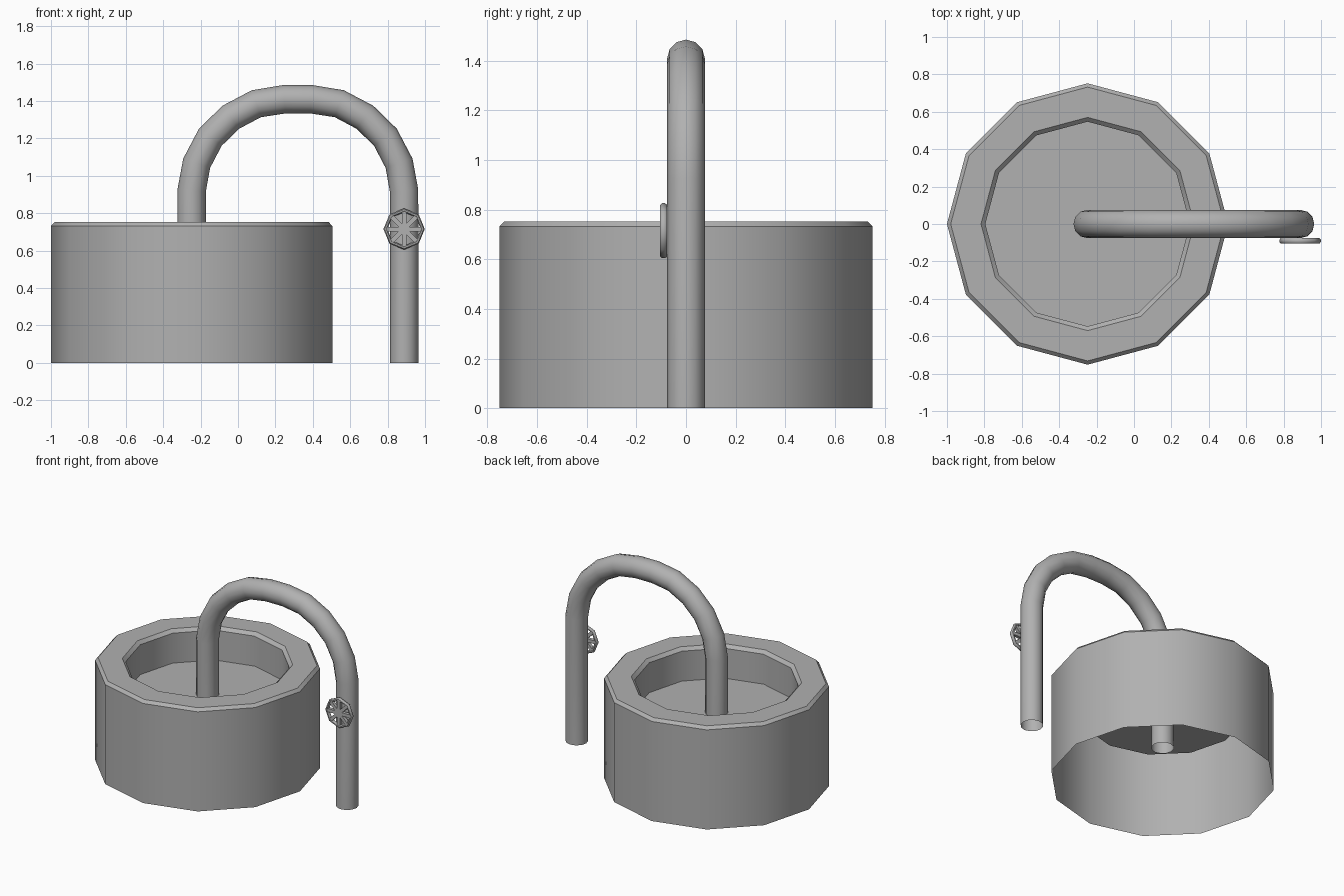
import bpy, bmesh
from math import cos, sin, pi, radians
from mathutils import Vector, Matrix

if "Cube" in bpy.data.objects:
    bpy.data.objects.remove(bpy.data.objects["Cube"])

AXIS_X = -0.248     # centre of the basin
WHEEL = Vector((0.888, -0.09, 0.715))

# Dark grey finish shared by every part
grey = bpy.data.materials.new("dark_grey")
grey.diffuse_color = (0.44, 0.44, 0.44, 1)
grey.use_nodes = True
grey.node_tree.nodes["Principled BSDF"].inputs["Base Color"].default_value = grey.diffuse_color


def finish(bm, name, angle):
    mesh = bpy.data.meshes.new(name)
    bm.to_mesh(mesh)
    bm.free()
    mesh.materials.append(grey)
    obj = bpy.data.objects.new(name, mesh)
    bpy.context.collection.objects.link(obj)
    bpy.ops.object.select_all(action='DESELECT')
    obj.select_set(True)
    bpy.context.view_layer.objects.active = obj
    if angle:
        bpy.ops.object.shade_smooth_by_angle(angle=radians(angle))
    return obj


def bridge(bm, rings, closed=False):
    pairs = list(zip(rings, rings[1:]))
    if closed:
        pairs.append((rings[-1], rings[0]))
    for a, b in pairs:
        n = len(a)
        for i in range(n):
            j = (i + 1) % n
            bm.faces.new((a[i], a[j], b[j], b[i]))


# Basin: twelve-sided, open below, with a bevelled rim and a sunken floor
bm = bmesh.new()
profile = [(0.752, 0), (0.752, 0.732), (0.732, 0.753), (0.57, 0.753), (0.547, 0.73), (0.547, 0.51)]
rings = [[bm.verts.new((AXIS_X + r * cos(i * pi / 6), r * sin(i * pi / 6), z))
          for i in range(12)] for r, z in profile]
bridge(bm, rings)
bm.faces.new(rings[-1])
finish(bm, "basin", 31)

# Pipe: open-ended tube following a mirrored arch
half = [(0.568, 0.92), (0.541, 1.067), (0.468, 1.206), (0.358, 1.313), (0.222, 1.385), (0.072, 1.409)]
arch = [(-x, z) for x, z in half] + half[::-1]
path = [Vector((0.32 + x, 0, z)) for x, z in [(-0.568, 0.25)] + arch + [(0.568, 0)]]
bm = bmesh.new()
rings = []
for k, p in enumerate(path):
    into = (p - path[k - 1]).normalized() if k else Vector((0, 0, 1))
    out = (path[k + 1] - p).normalized() if k < len(path) - 1 else into
    t = (into + out).normalized()
    side = Vector((t.z, 0, -t.x))
    rings.append([bm.verts.new(p + 0.076 * (cos(a) * side + sin(a) * Vector((0, 1, 0))))
                  for a in (i * pi / 6 for i in range(12))])
bridge(bm, rings)
bmesh.ops.recalc_face_normals(bm, faces=bm.faces)
finish(bm, "pipe", 40)

# Valve wheel rim: eight-sided ring
bm = bmesh.new()
rings = []
for i in range(8):
    a = i * pi / 4
    ring = []
    for j in range(8):
        b = (j + 0.5) * pi / 4
        r = 0.1 + 0.0115 * cos(b)
        ring.append(bm.verts.new(WHEEL + Vector((r * cos(a), 0.015 * sin(b), r * sin(a)))))
    rings.append(ring)
bridge(bm, rings, closed=True)
bmesh.ops.recalc_face_normals(bm, faces=bm.faces)
finish(bm, "valve_wheel_rim", 50)

# Valve wheel spokes: four bars crossing at the centre
bm = bmesh.new()
for i in range(4):
    m = (Matrix.Translation(WHEEL) @ Matrix.Rotation(i * pi / 4, 4, 'Y')
         @ Matrix.Diagonal((0.2, 0.024, 0.024, 1)))
    bmesh.ops.create_cube(bm, size=1, matrix=m)
finish(bm, "valve_wheel_spokes", 0)
